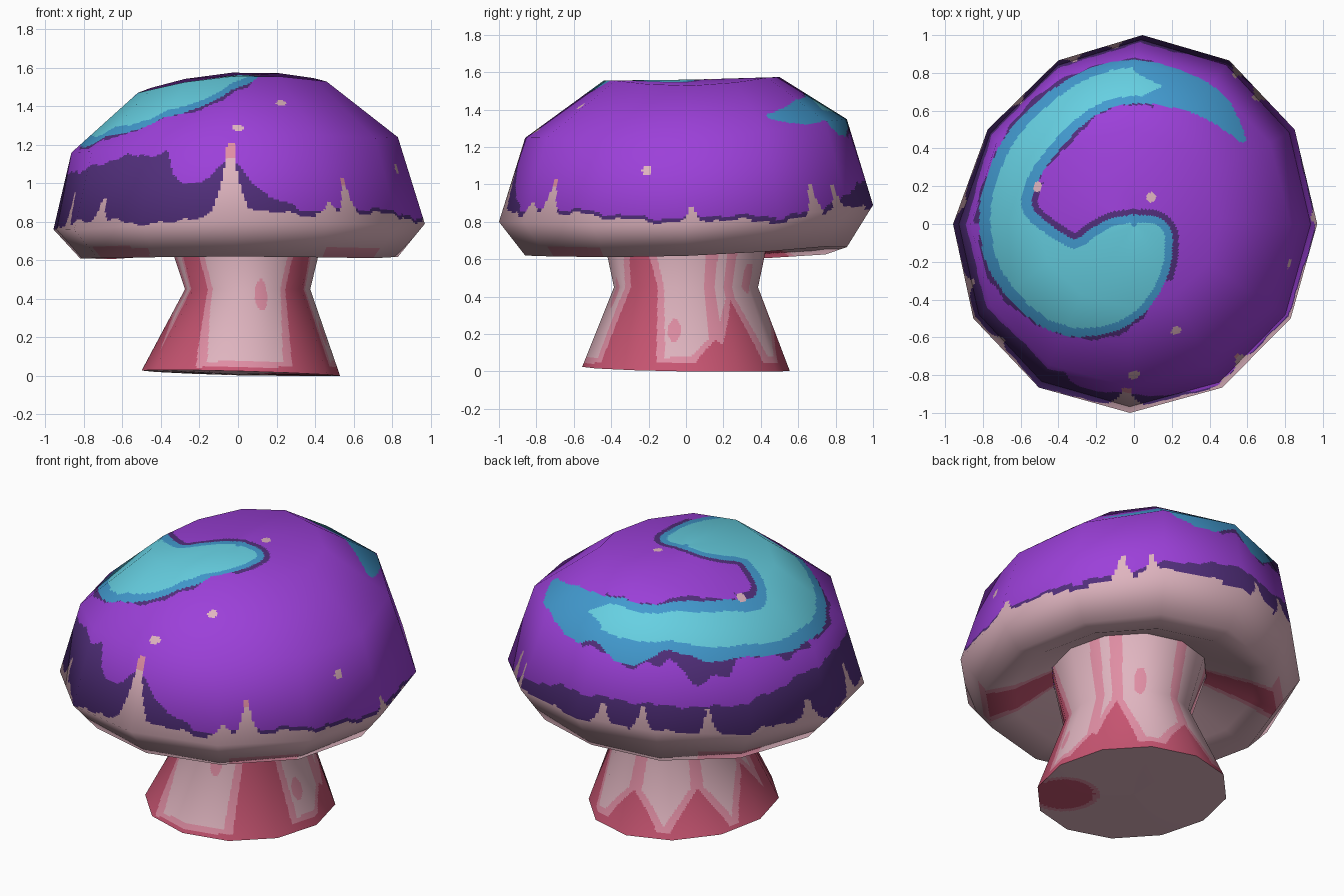
import bpy
import math
from mathutils import Vector

cube = bpy.data.objects.get("Cube")
if cube:
    bpy.data.objects.remove(cube, do_unlink=True)

SIDES = 12   # coarse polygon sides
FINE = 34    # painted cells per side


# ---------- materials ----------
def linear(c):
    return c / 12.92 if c <= 0.04045 else ((c + 0.055) / 1.055) ** 2.4


def material(name, code):
    rgb = [linear(int(code[i:i + 2], 16) / 255) for i in (0, 2, 4)] + [1.0]
    mat = bpy.data.materials.new(name)
    mat.use_nodes = True
    mat.diffuse_color = rgb
    node = next(n for n in mat.node_tree.nodes if n.type == 'BSDF_PRINCIPLED')
    node.inputs["Base Color"].default_value = rgb
    node.inputs["Roughness"].default_value = 0.8
    return mat


MATERIALS = [
    material("bright purple", "9c40d9"),
    material("dark purple", "522f7c"),
    material("light cyan", "66d0e2"),
    material("mid blue", "429acf"),
    material("pale pink", "e0b5c0"),
    material("mid pink", "e08ea4"),
    material("deep rose", "c85572"),
]
PURPLE, DARK, CYAN, BLUE, PALE, PINK, ROSE = range(len(MATERIALS))


# ---------- geometry helpers ----------
def ring(rx, ry, z, cx=0, cy=0, tilt_x=0, tilt_y=0, saddle=0, dent=0, dip=0):
    """Coarse elliptic ring, tilted or bent, with a dent at the back."""
    pts = []
    for k in range(SIDES):
        a = math.tau * k / SIDES
        x, y = cx + rx * math.cos(a), cy + ry * math.sin(a)
        back = max(0, math.cos(a - math.radians(130))) ** 4
        height = z + tilt_x * x + tilt_y * y + saddle * math.cos(2 * a)
        pts.append(Vector((x + dent * (back + .3 * y), y,
                           max(0, height - dip * back))))
    return pts


def coarse_normals(rings):
    result = []
    for i, row in enumerate(rings):
        line = []
        for k, p in enumerate(row):
            up = Vector()
            if i + 1 < len(rings):
                up += (rings[i + 1][k] - p).normalized()
            if i > 0:
                up += (p - rings[i - 1][k]).normalized()
            around = row[(k + 1) % SIDES] - row[k - 1]
            line.append(around.cross(up).normalized())
        result.append(line)
    return result


def spread(row):
    """Split every side of a coarse ring into fine steps."""
    return [row[k].lerp(row[(k + 1) % SIDES], f / FINE)
            for k in range(SIDES) for f in range(FINE)]


def loft(name, rings, steps, rule, close_first=None, close_last=None):
    """Faceted loft with smooth shading; rule picks the colour of each cell."""
    fine = [spread(r) for r in rings]
    fine_n = [spread(r) for r in coarse_normals(rings)]
    verts, normals, faces, colours = [], [], [], []
    for i, n in enumerate(steps):
        last = i == len(steps) - 1
        for s in range(n + last):
            t = s / n
            verts += [a.lerp(b, t) for a, b in zip(fine[i], fine[i + 1])]
            normals += [a.lerp(b, t).normalized()
                        for a, b in zip(fine_n[i], fine_n[i + 1])]
    m = SIDES * FINE
    row = 0
    for segment, n in enumerate(steps):
        for _ in range(n):
            for k in range(m):
                a, b = row * m + k, row * m + (k + 1) % m
                faces.append((a, b, b + m, a + m))
                colours.append(rule((verts[a] + verts[b + m]) / 2, segment))
            row += 1
    if close_first is not None:
        faces.append(tuple(reversed(range(m))))
        colours.append(close_first)
    if close_last is not None:
        faces.append(tuple(range(row * m, row * m + m)))
        colours.append(close_last)
    mesh = bpy.data.meshes.new(name)
    mesh.from_pydata(verts, [], faces)
    for mat in MATERIALS:
        mesh.materials.append(mat)
    mesh.polygons.foreach_set("material_index", colours)
    mesh.polygons.foreach_set("use_smooth", [True] * len(faces))
    mesh.normals_split_custom_set_from_vertices(normals)
    bpy.context.collection.objects.link(bpy.data.objects.new(name, mesh))


def gap(a, b):
    """Shortest angle between two headings in degrees."""
    return abs((a - b + 180) % 360 - 180)


def smooth_path(points):
    """Round off a path with a Catmull-Rom curve."""
    pts = [Vector(p) for p in points]
    pts = [pts[0]] + pts + [pts[-1]]
    out = []
    for a, b, c, d in zip(pts, pts[1:], pts[2:], pts[3:]):
        for t in (0, 1 / 3, 2 / 3):
            out.append(b + (c - a) * t / 2 + (a - b * 2.5 + c * 2 - d / 2) * t ** 2
                       + (b * 1.5 - a / 2 - c * 1.5 + d / 2) * t ** 3)
    return [tuple(p) for p in out + [pts[-1]]]


# ---------- cap paint ----------
# swirl centre line: x, y, half width
SWIRL = smooth_path([
    (.575, .45, .02), (.46, .59, .07), (.3, .69, .095), (0, .755, .115),
    (-.28, .67, .12), (-.54, .43, .135), (-.66, .2, .13), (-.67, .02, .15),
    (-.57, -.17, .21), (-.36, -.33, .25), (-.17, -.31, .265),
    (-.05, -.2, .24), (.08, -.08, .125)])
# skirt edge: heading, height of pale edge, height of dark band
SKIRT = [(-180, .77, 1.06), (-150, .79, 1.07), (-135, .80, 1.13),
         (-115, .80, 1.17), (-112, .80, 1.05), (-108, .81, 1.0),
         (-99, .84, 1.03), (-93, .87, 1.13), (-87, .87, 1.03),
         (-80, .85, .93), (-70, .84, .87), (-45, .84, .86), (0, .80, .82),
         (30, .80, .83), (50, .85, .88), (62, .87, .93), (85, .88, 1.03),
         (110, .86, 1.0), (133, .83, .98), (160, .81, 1.0), (180, .77, 1.06)]
# drips: heading, top height, half width in degrees
DRIPS = [(-92.5, 1.21, 3), (-52, 1.03, 2.2), (-60, .9, 2.5), (-139, .92, 2),
         (-160, .9, 1.5), (2, .88, 1.8), (46, 1.0, 2), (56, 1.0, 1.5),
         (96, .98, 2), (110, .99, 2), (133, .97, 1.8), (173, .9, 2.5),
         (200, .95, 1.8)]
CORE = Vector((0, 0, .6))
SPOTS = [(Vector(s) - CORE).normalized() for s in (
    (0, -.8, 1.29), (.23, -.58, 1.44), (.09, .14, 1.55), (-.52, .2, 1.47),
    (.9, -.23, 1.12))]


def swirl_distance(x, y):
    best = 9
    for (ax, ay, ar), (bx, by, br) in zip(SWIRL, SWIRL[1:]):
        dx, dy = bx - ax, by - ay
        t = ((x - ax) * dx + (y - ay) * dy) / (dx * dx + dy * dy)
        t = min(1, max(0, t))
        d = math.hypot(x - ax - t * dx, y - ay - t * dy) - ar - t * (br - ar)
        best = min(best, d)
    return best


def skirt_heights(az):
    for (a, e, d), (b, f, g) in zip(SKIRT, SKIRT[1:]):
        if az <= b:
            t = (az - a) / (b - a)
            return e + t * (f - e), d + t * (g - d)
    return SKIRT[-1][1:]


def paint_cap(p, segment):
    az = math.degrees(math.atan2(p.y, p.x))
    r = math.hypot(p.x, p.y)
    ray = min(gap(az, h) for h in (-45, -135, 143))
    if segment < 2:  # underside with rosy rays
        return ROSE if ray < 9 and r < .82 else PINK if ray < 12 else PALE
    heading = (p - CORE).normalized()
    if any((heading - s).length < .027 for s in SPOTS):
        return PALE
    if p.z > 1.1:
        d = swirl_distance(p.x, p.y)
        if d < 0:
            tail = p.x > 0 and p.y > .4 and p.x > .15 - 2 * abs(p.y - .73)
            border = .04 + .025 * max(0, -p.x)
            return BLUE if tail or d > -border else CYAN
        wobble = .012 + .012 * math.sin(az / 9) + .005 * math.sin(az / 2)
        notch = p.x > -.56 and -.3 < p.y < .22
        if d < (.032 if notch else wobble * (p.x < .1)):
            return DARK
    a = math.radians(az)
    jag = (.01 * math.sin(7 * a) + .008 * math.sin(19 * a + 1)
           + .006 * math.sin(43 * a))
    edge, dark = skirt_heights(az)
    if p.z < edge + jag:
        return PINK if p.z < .67 and ray < 13 else PALE
    for heading, top, half in DRIPS:
        t = max(0, (p.z - edge) / (top - edge))
        if t < 1 and gap(az, heading) < half * (1.5 * (1 - t) ** 2 + .45):
            return PINK if t > .76 and top > 1.02 else PALE
    return DARK if p.z < dark + jag else PURPLE


# ---------- stalk paint ----------
# rose streaks: heading, reach, half width in degrees
STREAKS = [(-41, .95, 21), (-139, .95, 21), (40, .38, 17), (22, .17, 18),
           (92, .24, 20), (138, .26, 20), (185, .32, 22)]


def paint_stalk(p, segment):
    az = math.degrees(math.atan2(p.y, p.x - .04))
    for heading, z, height in ((-78, .42, .08), (-9, .22, .06), (60, .5, .08)):
        if math.hypot(gap(az, heading) / 5, (p.z - z) / height) < 1:
            return PINK
    near = (p.z - .045) * 200
    for heading, reach, half in STREAKS:
        d = gap(az, heading)
        if p.z < reach:
            near = min(near, d - half * (1 - (p.z / reach) ** 1.5))
        if d < 5:
            near = min(near, 1) if near > 0 else near
    return ROSE if near < 0 else PINK if near < 6 else PALE


def paint_base(p, segment):
    d = math.hypot(p.x - .3, p.y + .25)
    return ROSE if d < .17 else PINK if d < .2 else PALE


# ---------- mushroom cap ----------
loft("mushroom_cap",
     [ring(.42, .455, .77, cx=.035),
      ring(.66, .69, .665, tilt_y=.02),
      ring(.83, .86, .634, tilt_y=.035, saddle=-.016, dent=.06, dip=.045),
      ring(.97, 1.0, .81, tilt_x=.015, tilt_y=.045, saddle=-.035, dent=.07),
      ring(.85, .86, 1.25, cx=-.02, tilt_x=.047, tilt_y=.058, saddle=-.05,
           dent=.03),
      ring(.49, .47, 1.533, cx=-.03, cy=.03, tilt_x=.06, tilt_y=.02,
           saddle=-.033),
      ring(.015, .015, 1.56)],
     [10, 10, 10, 46, 40, 36], paint_cap, close_last=BLUE)

# ---------- stalk and its flat foot ----------
foot = ring(.515, .555, .014, cx=.015, tilt_x=-.028, tilt_y=-.02)
loft("mushroom_stalk",
     [foot, ring(.325, .385, .45, cx=.05), ring(.42, .455, .78, cx=.035)],
     [40, 24], paint_stalk)
loft("stalk_base", [ring(.02, .02, .008), foot], [24], paint_base,
     close_first=PALE)
